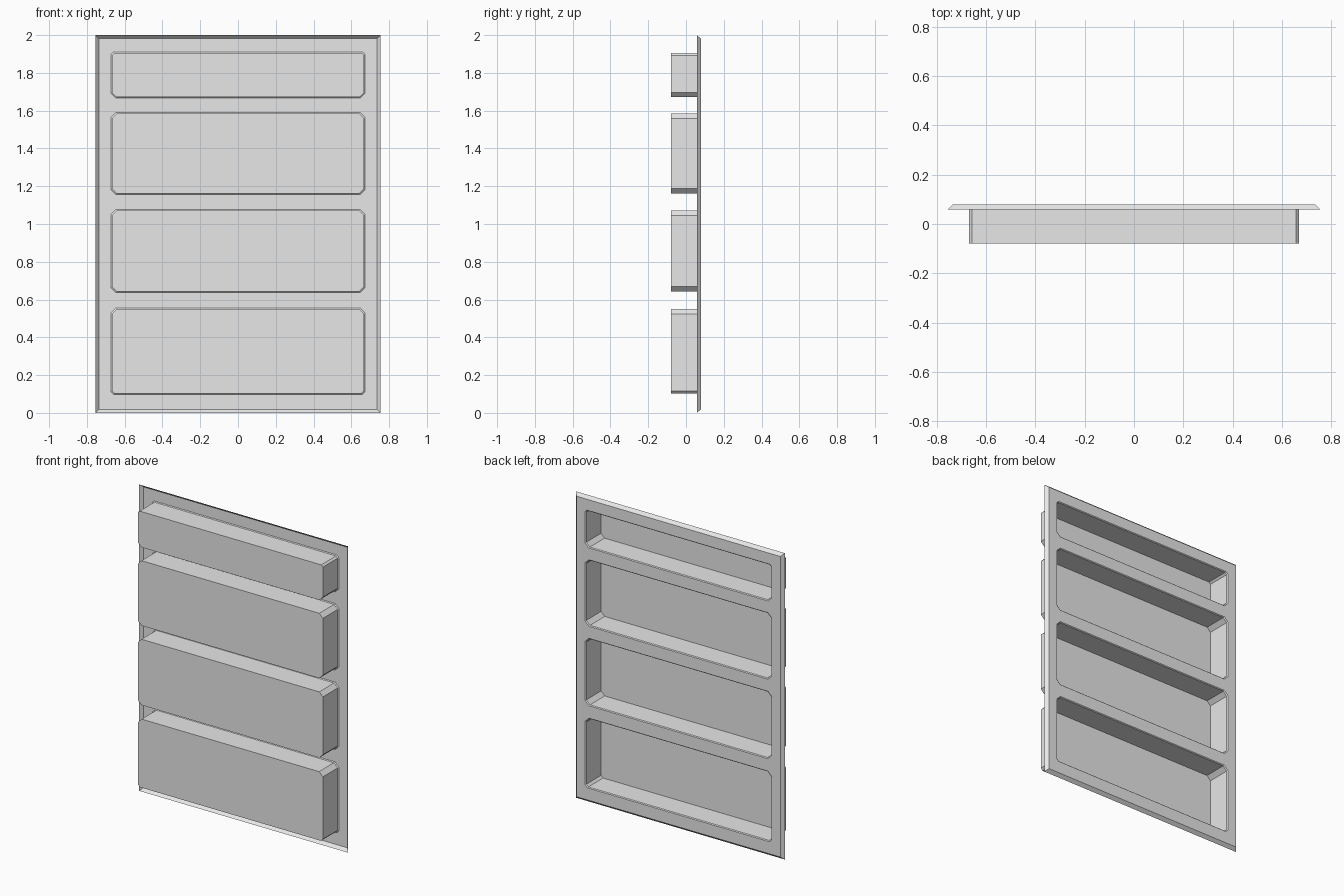
import bpy, bmesh

if "Cube" in bpy.data.objects:
    bpy.data.objects.remove(bpy.data.objects["Cube"], do_unlink=True)

grey = bpy.data.materials.new("light grey")
grey.use_nodes = True
grey.diffuse_color = (0.8, 0.8, 0.8, 1)
grey.node_tree.nodes["Principled BSDF"].inputs["Base Color"].default_value = (0.8, 0.8, 0.8, 1)

BACK, SKIRT, FRONT = 0.0785, 0.058, -0.0785   # depths of panel, skirt edge, pocket floor
HALF_W, SKIRT_IN = 0.755, 0.019
POCKET_W, LIP = 0.673, 0.005
# bottom, top, bottom corner chamfer, top corner chamfer
POCKETS = [(0.098, 0.556, 0.014, 0.027),
           (0.637, 1.077, 0.026, 0.026),
           (1.156, 1.590, 0.026, 0.026),
           (1.667, 1.910, 0.025, 0.012)]

bm = bmesh.new()


def ring(points, y):
    """Closed loop of vertices at depth y, with its edges."""
    vs = [bm.verts.new((x, y, z)) for x, z in points]
    es = [bm.edges.new((vs[i - 1], vs[i])) for i in range(len(vs))]
    return vs, es


def band(a, b):
    """Quads between two matching loops."""
    for i in range(len(a)):
        bm.faces.new((a[i - 1], a[i], b[i], b[i - 1]))


def rectangle(inset):
    w, lo, hi = HALF_W - inset, inset, 2 - inset
    return [(-w, lo), (w, lo), (w, hi), (-w, hi)]


def pocket_outline(lo, hi, cb, ct, inset):
    w, lo, hi = POCKET_W - inset, lo + inset, hi - inset
    return [(-w + cb, lo), (w - cb, lo), (w, lo + cb), (w, hi - ct),
            (w - ct, hi), (-w + ct, hi), (-w, hi - ct), (-w, lo + cb)]


# Sloped skirt around the panel
outer, _ = ring(rectangle(0), SKIRT)
inner, panel_edges = ring(rectangle(SKIRT_IN), BACK)
band(outer, inner)

# Pockets: chamfered lip, walls and floor
for p in POCKETS:
    lip, lip_edges = ring(pocket_outline(*p, 0), BACK)
    throat, _ = ring(pocket_outline(*p, LIP), BACK - LIP)
    floor, _ = ring(pocket_outline(*p, LIP), FRONT)
    band(lip, throat)
    band(throat, floor)
    bm.faces.new(floor)
    panel_edges += lip_edges

# Flat panel around the pocket openings
bmesh.ops.triangle_fill(bm, edges=panel_edges, use_beauty=True, normal=(0, 1, 0))
bmesh.ops.dissolve_limit(bm, angle_limit=0.01, verts=bm.verts[:], edges=bm.edges[:])
bmesh.ops.recalc_face_normals(bm, faces=bm.faces[:])
# The panel and pocket floors look to the back
if sum(f.normal.y * f.calc_area() for f in bm.faces) < 0:
    bmesh.ops.reverse_faces(bm, faces=bm.faces[:])

mesh = bpy.data.meshes.new("pocket_panel")
bm.to_mesh(mesh)
bm.free()
mesh.materials.append(grey)
panel = bpy.data.objects.new("pocket_panel", mesh)
bpy.context.collection.objects.link(panel)
